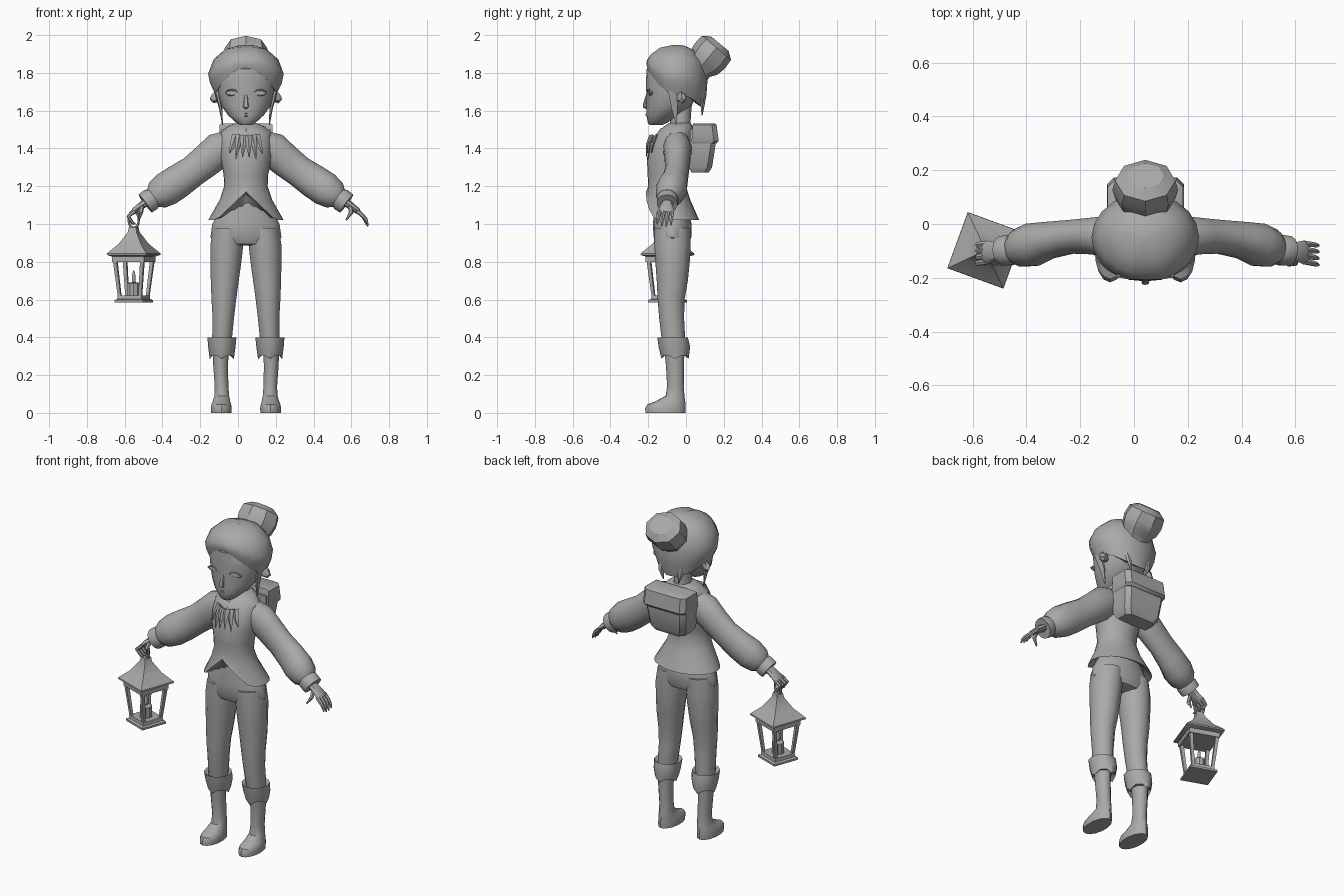
import bpy, bmesh, math
from mathutils import Vector, Matrix

CX = 0.042  # the figure stands a little right of the origin
grey = bpy.data.materials.new("plain_grey")
grey.diffuse_color = (0.4, 0.4, 0.4, 1)


def loft(name, rings, shift=CX):
    """Skin a list of equal-sized vertex rings and cap both ends."""
    bm = bmesh.new()
    rows = [[bm.verts.new((p[0] + shift, p[1], p[2])) for p in r] for r in rings]
    n = len(rows[0])
    for a, b in zip(rows, rows[1:]):
        for i in range(n):
            bm.faces.new((a[i], a[(i + 1) % n], b[(i + 1) % n], b[i]))
    bm.faces.new(rows[0])
    bm.faces.new(rows[-1])
    bmesh.ops.recalc_face_normals(bm, faces=bm.faces)
    me = bpy.data.meshes.new(name)
    bm.to_mesh(me)
    bm.free()
    me.materials.append(grey)
    ob = bpy.data.objects.new(name, me)
    bpy.context.collection.objects.link(ob)
    return ob


def oval(z, x0, x1, y0, y1, n=16):
    """Horizontal oval; vertex 0 faces the front."""
    return [Vector(((x0 + x1) / 2 + (x1 - x0) / 2 * math.sin(2 * math.pi * i / n),
                    (y0 + y1) / 2 - (y1 - y0) / 2 * math.cos(2 * math.pi * i / n), z))
            for i in range(n)]


def body(name, rows, n=16):
    return loft(name, [oval(z, -rx, rx, y0, y1, n) for z, rx, y0, y1 in rows])


def tube(name, rows, ref=(0, 1, 0), n=8, shift=CX):
    """Tube through (point, radius across, radius along ref)."""
    pts = [Vector(r[0]) for r in rows]
    rings = []
    for i, (_, a, b) in enumerate(rows):
        t = (pts[min(i + 1, len(pts) - 1)] - pts[max(i - 1, 0)]).normalized()
        v = Vector(ref)
        v = (v - t * v.dot(t)).normalized()
        u = t.cross(v)
        rings.append([pts[i] + u * a * math.cos(2 * math.pi * k / n)
                      + v * b * math.sin(2 * math.pi * k / n) for k in range(n)])
    return loft(name, rings, shift)


def flip(s, p):
    return (s * p[0], p[1], p[2])


# Jacket with a flared hem, cut to an upside-down V at the front
rings = [oval(z, -rx, rx, a, b, 24) for z, rx, a, b in [
    (1.535, .055, -.09, .025), (1.515, .10, -.12, .035), (1.48, .135, -.155, .038),
    (1.42, .14, -.185, .038), (1.35, .135, -.207, .03), (1.26, .118, -.203, .01),
    (1.20, .115, -.2, .0), (1.13, .138, -.207, .022), (1.02, .2, -.213, .07),
    (1.03, .185, -.19, .05), (1.08, .12, -.15, .0)]]
for k, ring in enumerate(rings[7:10]):
    for p in ring:
        if p.y < -.07:
            p.z = max(p.z, 1.17 - .95 * abs(p.x) + (.012 * (1 - k)))
loft("jacket", rings)
body("neck", [(1.47, .06, -.09, .03), (1.54, .048, -.085, .024), (1.63, .05, -.08, .03)], 12)

# Trousers
body("trouser_seat", [(1.12, .11, -.165, 0), (1.0, .178, -.175, .03), (.93, .188, -.172, .028),
                      (.895, .165, -.155, .015), (.885, .1, -.12, -.02)], 20)
for s, side in ((1, "left"), (-1, "right")):
    def limb(name, rows, n=14):
        loft(side + "_" + name, [oval(z, *sorted((s * a, s * b)), y0, y1, n)
                                 for z, a, b, y0, y1 in rows])

    limb("trouser_leg", [(.98, .01, .175, -.17, .025), (.89, .012, .19, -.168, .025),
                         (.8, .022, .19, -.162, .02), (.7, .036, .188, -.155, .01),
                         (.6, .05, .184, -.15, -.008), (.5, .062, .178, -.142, -.01),
                         (.4, .072, .18, -.13, -.005), (.34, .08, .178, -.12, -.008)])
    limb("boot", [(.37, .088, .178, -.118, -.008), (.25, .094, .174, -.106, -.01),
                  (.14, .092, .166, -.1, -.012), (.09, .088, .168, -.108, -.008),
                  (.06, .082, .178, -.165, -.004), (.045, .077, .184, -.205, -.003),
                  (.025, .074, .187, -.217, -.002), (0, .075, .186, -.214, -.004)])
    # Folded boot cuff with a slanted, pointed lower edge
    cuff = [oval(z, *sorted((s * a, s * b)), y0, y1, 12) for z, a, b, y0, y1 in [
        (.385, .08, .18, -.125, -.01), (.4, .05, .204, -.152, .01), (.35, .055, .2, -.145, .022),
        (.3, .064, .192, -.13, .014), (.31, .085, .178, -.115, -.005)]]
    for i, p in enumerate(cuff[3]):
        p.z += -.015 if i % 3 == 0 else .005
    loft(side + "_boot_cuff", cuff)

    # Sleeve with a puffed forearm and gathered cuff
    tube(side + "_sleeve", [(flip(s, p), a, b) for p, a, b in [
        ((.06, -.05, 1.44), .065, .065), ((.14, -.045, 1.395), .093, .076),
        ((.21, -.045, 1.335), .088, .068), ((.28, -.048, 1.28), .083, .064),
        ((.36, -.06, 1.225), .09, .07), ((.42, -.077, 1.185), .091, .082),
        ((.47, -.09, 1.152), .078, .072), ((.492, -.095, 1.137), .055, .054),
        ((.503, -.097, 1.13), .061, .058), ((.533, -.1, 1.108), .059, .056),
        ((.53, -.1, 1.11), .03, .035)]], n=14)
    # Hand: palm, four fingers, thumb; the right one curls round the lantern ring
    grip = s < 0
    tube(side + "_palm", [(flip(s, p), a, b) for p, a, b in [
        ((.51, -.1, 1.125), .024, .03), ((.55, -.102, 1.1), .02, .033),
        ((.59, -.105, 1.07), .017, .044), ((.602, -.106, 1.058), .01, .04)]])
    for k in range(4):
        y = -.073 - .022 * k
        drop = (.006, 0, .002, .012)[k]
        path = [(.59, y, 1.068), (.622, y * 1.05, 1.04),
                (.6, y, 1.005) if grip else (.636, y * 1.08, 1.012 + drop),
                (.585, y, 1.0) if grip else (.645, y * 1.1, .988 + drop)]
        tube(f"{side}_finger_{k + 1}", [(flip(s, p), r, r) for p, r in
                                        zip(path, (.012, .011, .009, .004))], n=6)
    tip = (.565, -.13, 1.025) if grip else (.53, -.155, 1.02)
    tube(side + "_thumb", [(flip(s, (.55, -.115, 1.1)), .014, .014),
                           (flip(s, (.557, -.145, 1.06)), .012, .012),
                           (flip(s, tip), .004, .004)], n=6)

    # Eye, lids, brow side features and ear
    eye = [(-.033, .003), (-.02, .013), (0, .017), (.02, .013), (.033, .003)]
    tube(side + "_eye", [((s * (.074 + dx), -.189 + .12 * max(dx, -.02), 1.693), r, .01)
                         for dx, r in eye])
    tube(side + "_upper_lid", [((s * (.074 + dx), -.198 + .14 * max(dx, -.02), 1.694 + r), .004, .006)
                               for dx, r in eye], n=6)
    tube(side + "_ear", [((s * .135, -.035, 1.665), .018, .02), ((s * .158, -.022, 1.672), .036, .024),
                         ((s * .17, -.012, 1.68), .03, .018), ((s * .168, -.01, 1.68), .012, .008)])
    # Hanging side lock and thin back lock
    tube(side + "_side_lock", [((s * .158, -.08, 1.77), .012, .03), ((s * .152, -.07, 1.69), .012, .025),
                               ((s * .133, -.06, 1.61), .009, .018), ((s * .124, -.052, 1.525), .002, .003)], n=6)
    tube(side + "_back_lock", [((s * .07, .07, 1.7), .025, .015), ((s * .065, .088, 1.63), .018, .012),
                               ((s * .05, .085, 1.575), .003, .003)], n=6)

# Head, nose and mouth
body("head", [(1.523, .028, -.19, -.13), (1.535, .05, -.202, -.1), (1.575, .094, -.209, -.04),
              (1.625, .13, -.21, .03), (1.69, .148, -.21, .06), (1.75, .158, -.212, .08),
              (1.82, .152, -.208, .085), (1.89, .1, -.15, .05)], 20)
tube("nose", [((0, -.204, 1.69), .006, .007), ((0, -.217, 1.635), .01, .013),
              ((0, -.217, 1.622), .011, .015), ((0, -.205, 1.612), .006, .008)], ref=(1, 0, 0))
for name, z in (("upper_lip", 1.583), ("lower_lip", 1.574)):
    tube(name, [((-.03, -.197, z), .002, .004), ((0, -.208, z), .006, .006),
                ((.03, -.197, z), .002, .004)], n=6)

# Swept-back hair: each ring has its own front, side and back height
rings = []
for rx, y0, y1, zf, zs, zb in [(.135, -.19, .05, 1.83, 1.71, 1.64), (.163, -.209, .095, 1.828, 1.69, 1.61),
                               (.19, -.216, .108, 1.85, 1.745, 1.68), (.2, -.214, .114, 1.872, 1.795, 1.76),
                               (.172, -.19, .1, 1.905, 1.87, 1.85), (.11, -.14, .055, 1.935, 1.925, 1.915),
                               (.035, -.075, -.01, 1.947, 1.947, 1.945)]:
    ring = oval(0, -rx, rx, y0, y1, 20)
    for i, p in enumerate(ring):
        c = math.cos(2 * math.pi * i / 20)
        p.z = zs + c * c * ((zf if c > 0 else zb) - zs)
    ring[0].y += .007  # centre parting
    ring[0].z -= .004
    rings.append(ring)
loft("hair", rings)
axis = Vector((0, .64, .768))
tube("hair_bun", [(Vector((0, .072, 1.825)) + axis * t, a, b) for t, a, b in [
    (-.03, .07, .08), (.0, .072, .085), (.035, .095, .112), (.085, .104, .122),
    (.14, .1, .112), (.168, .06, .07)]], ref=(1, 0, 0))

# Clasp at the throat over a ragged collar
tube("clasp", [((0, -.175, 1.422), .017, .046), ((0, -.118, 1.5), .017, .046)], ref=(1, 0, 0), n=4
     ).data.transform(Matrix.Identity(4))
for i, (x, z) in enumerate([(-.088, 1.375), (-.055, 1.345), (-.018, 1.355),
                            (.018, 1.355), (.055, 1.345), (.088, 1.375)]):
    y = -.09 - .122 * math.sqrt(1 - (x / .135) ** 2)
    tube(f"collar_point_{i + 1}", [((x * .6, y + .025, 1.47), .008, .022), ((x * .8, y + .006, 1.42), .008, .015),
                                   ((x, y, z), .002, .002)], ref=(1, 0, 0), n=4)


def chamfered(z, h, y0, y1, c=.025):
    return [(-h, y0, z), (h, y0, z), (h, y1 - c, z), (h - c, y1, z), (-h + c, y1, z), (-h, y1 - c, z)]


# Backpack
loft("backpack", [chamfered(*r) for r in [(1.5, .132, .02, .155), (1.43, .134, .02, .158),
                                          (1.3, .12, .015, .138), (1.272, .1, .03, .12)]])
loft("backpack_flap", [chamfered(*r) for r in [(1.532, .13, .038, .152), (1.525, .14, .034, .162),
                                               (1.44, .143, .03, .173), (1.425, .134, .03, .16)]])


# Lantern
def square(z, h, x=0, y=0):
    rot = Matrix.Rotation(math.radians(-20), 3, 'Z')
    return [rot @ Vector((x + sx * h, y + sy * h, 0)) + Vector((0, -.098, z))
            for sx, sy in ((-1, -1), (1, -1), (1, 1), (-1, 1))]


LX = -.552
loft("lantern_roof", [square(*r) for r in [(.8, .09), (.828, .09), (.836, .111), (.845, .11),
                                           (.895, .062), (.958, .024), (.985, .02)]], LX)
loft("lantern_base", [square(*r) for r in [(.585, .08), (.597, .08), (.603, .068), (.622, .066)]], LX)
for k, (sx, sy) in enumerate(((-1, -1), (1, -1), (1, 1), (-1, 1))):
    loft(f"lantern_post_{k + 1}", [square(.61, .008, sx * .057, sy * .057),
                                   square(.81, .01, sx * .077, sy * .077)], LX)
body_rows = [(.615, .034), (.685, .034), (.69, .028), (.692, .009), (.73, .009), (.755, .002)]
loft("candle", [oval(z, -r, r, -.098 - r, -.098 + r, 10) for z, r in body_rows], LX)
bpy.ops.mesh.primitive_torus_add(major_segments=16, minor_segments=6, major_radius=.032, minor_radius=.007,
                                 location=(LX, -.098, 1.022), rotation=(math.pi / 2, 0, math.radians(-20)))
ring = bpy.context.object
ring.name = "lantern_ring"
ring.scale = (.9, 1.4, 1)
ring.data.materials.append(grey)

# Smooth shading with crisp edges
for ob in bpy.data.objects:
    ob.select_set(True)
bpy.context.view_layer.objects.active = ring
bpy.ops.object.shade_smooth_by_angle(angle=math.radians(35))
